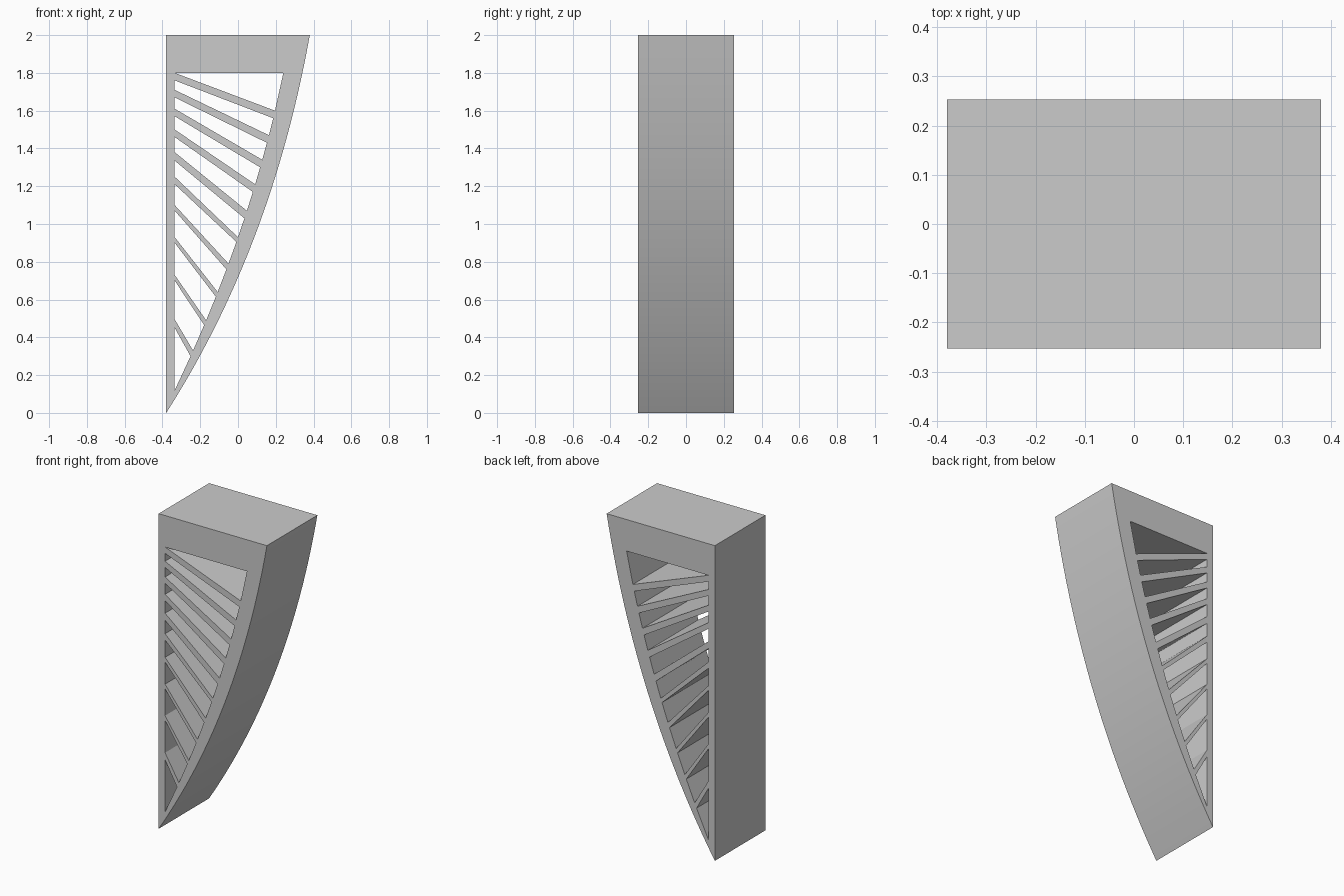
import bpy, bmesh, math
from mathutils import Vector

cube = bpy.data.objects.get("Cube")
if cube:
    bpy.data.objects.remove(cube, do_unlink=True)

HALF_DEPTH = 0.253
POST_X = -0.335      # inner face of the straight post
HEADER_Z = 1.80      # underside of the solid header

# Slats: top and bottom height at the post, then at the curved rail
SLATS = [
    (1.80, 1.76, 1.60, 1.56),
    (1.71, 1.67, 1.47, 1.43),
    (1.61, 1.57, 1.34, 1.30),
    (1.50, 1.46, 1.21, 1.17),
    (1.38, 1.335, 1.07, 1.03),
    (1.25, 1.21, 0.93, 0.905),
    (1.10, 1.07, 0.79, 0.76),
    (0.93, 0.90, 0.64, 0.615),
    (0.73, 0.70, 0.49, 0.465),
    (0.495, 0.45, 0.33, 0.30),
]


def rail_inner(z):
    """Point on the inner edge of the curved rail."""
    u = z - 0.12
    return (POST_X + 0.48 * u - 0.082 * u * u, z)


def rail_outer(steps=28):
    """Outer edge of the curved rail, from the foot to the top."""
    a, b, c = Vector((-0.38, 0)), Vector((0.177, 0.87)), Vector((0.38, 2))
    for i in range(steps + 1):
        t = i / steps
        yield tuple(a * (1 - t) ** 2 + b * 2 * t * (1 - t) + c * t * t)


def openings():
    """Gaps left between the header, the slats and the foot."""
    yield [(POST_X, HEADER_Z), rail_inner(HEADER_Z), rail_inner(SLATS[0][2])]
    for upper, lower in zip(SLATS, SLATS[1:]):
        yield [(POST_X, upper[1]), rail_inner(upper[3]),
               rail_inner(lower[2]), (POST_X, lower[0])]
    last = SLATS[-1]
    yield [(POST_X, last[1]), rail_inner(last[3]), rail_inner(0.12)]


bm = bmesh.new()


def add_loop(points):
    verts = [bm.verts.new((x, -HALF_DEPTH, z)) for x, z in points]
    return [bm.edges.new((v, verts[i - 1])) for i, v in enumerate(verts)]


# Side profile with its openings
edges = add_loop(list(rail_outer()) + [(-0.38, 2)])
for hole in openings():
    edges += add_loop(hole)
bmesh.ops.triangle_fill(bm, edges=edges, use_beauty=True, use_dissolve=False,
                        normal=(0, -1, 0))

# Extrude the profile through the full depth
result = bmesh.ops.extrude_face_region(bm, geom=bm.faces[:])
moved = [g for g in result["geom"] if isinstance(g, bmesh.types.BMVert)]
bmesh.ops.translate(bm, verts=moved, vec=(0, 2 * HALF_DEPTH, 0))
bmesh.ops.recalc_face_normals(bm, faces=bm.faces[:])

mesh = bpy.data.meshes.new("slatted_bracket")
bm.to_mesh(mesh)
bm.free()
bracket = bpy.data.objects.new("slatted_bracket", mesh)
bpy.context.collection.objects.link(bracket)

# Plain grey finish
grey = bpy.data.materials.new("plain_grey")
grey.use_nodes = True
colour = (0.6, 0.6, 0.6, 1)
grey.diffuse_color = colour
grey.node_tree.nodes["Principled BSDF"].inputs["Base Color"].default_value = colour
mesh.materials.append(grey)

# Smooth the curved rail, keep corners crisp
bpy.ops.object.select_all(action='DESELECT')
bracket.select_set(True)
bpy.context.view_layer.objects.active = bracket
bpy.ops.object.shade_smooth_by_angle(angle=math.radians(20))
